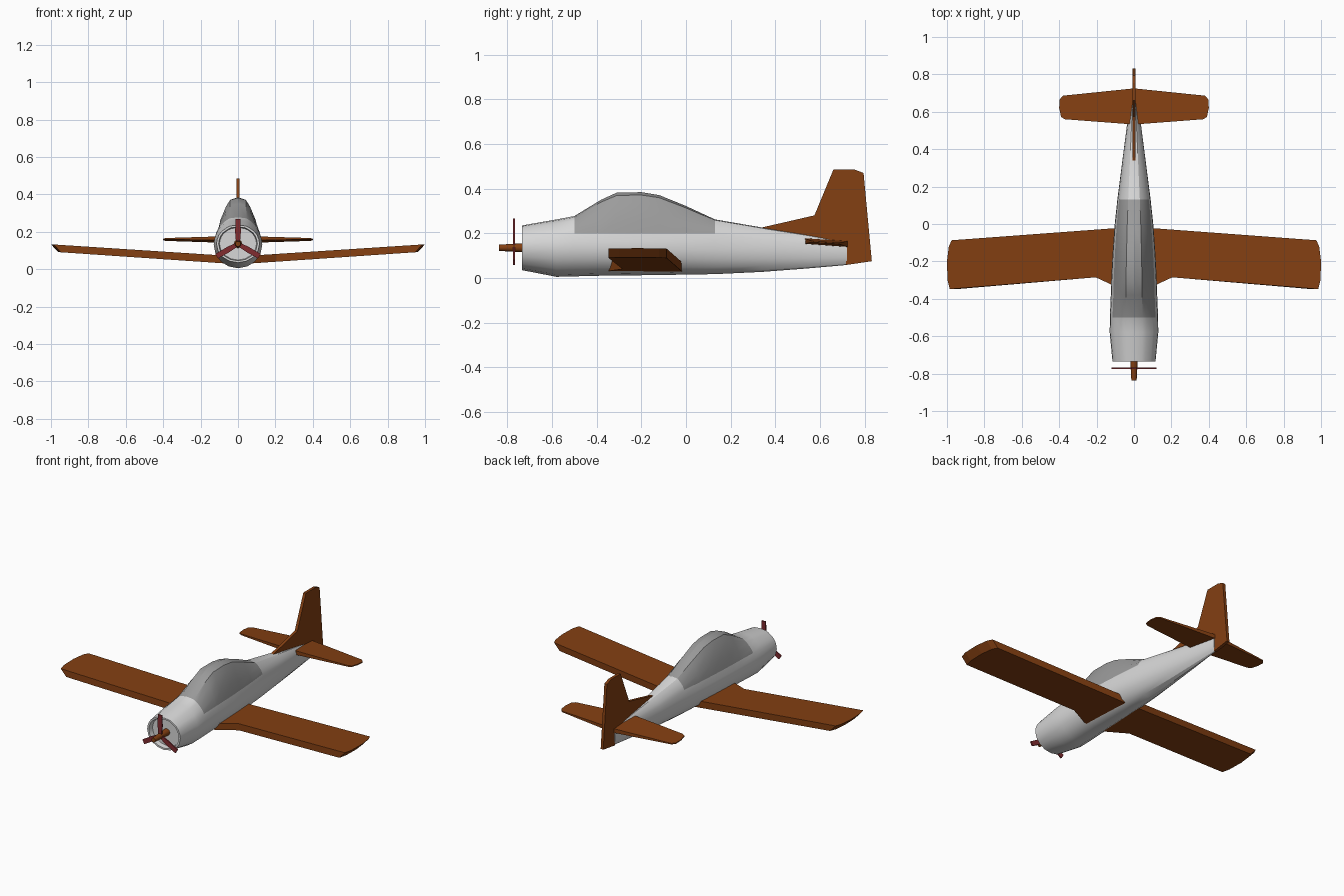
import bpy, bmesh, math
from mathutils import Matrix, Vector

if "Cube" in bpy.data.objects:
    bpy.data.objects.remove(bpy.data.objects["Cube"])


def material(name, rgb):
    m = bpy.data.materials.new(name)
    m.diffuse_color = (*rgb, 1)
    m.use_nodes = True
    m.node_tree.nodes["Principled BSDF"].inputs["Base Color"].default_value = m.diffuse_color
    return m


WHITE = material("light_grey", (0.68, 0.68, 0.68))
GLASS = material("canopy_grey", (0.33, 0.33, 0.33))
BROWN = material("brown", (0.23, 0.05, 0.006))
RED = material("dark_red", (0.22, 0.025, 0.03))


def finish(name, bm, mats, mirror=False, smooth=None):
    bmesh.ops.recalc_face_normals(bm, faces=bm.faces)
    me = bpy.data.meshes.new(name)
    bm.to_mesh(me)
    bm.free()
    ob = bpy.data.objects.new(name, me)
    bpy.context.collection.objects.link(ob)
    for m in mats:
        me.materials.append(m)
    if mirror:
        ob.modifiers.new("mirror", 'MIRROR')
    if smooth:
        bpy.ops.object.select_all(action='DESELECT')
        ob.select_set(True)
        bpy.context.view_layer.objects.active = ob
        bpy.ops.object.shade_smooth_by_angle(angle=math.radians(smooth))
    return ob


def slab(name, side_a, side_b, mat, mirror=False, matrix=None):
    """Solid between two matching outlines."""
    bm = bmesh.new()
    a = [bm.verts.new(p) for p in side_a]
    b = [bm.verts.new(p) for p in side_b]
    bm.faces.new(a)
    bm.faces.new(b[::-1])
    n = len(a)
    for i in range(n):
        j = (i + 1) % n
        bm.faces.new((a[i], b[i], b[j], a[j]))
    if matrix:
        bm.transform(matrix)
    return finish(name, bm, [mat], mirror)


# Fuselage stations: y, bottom z, waist z, top z, half width
CANOPY_START, CANOPY_END, SILL = -0.5, 0.13, 0.2
STATIONS = [
    (-0.735, .035, .135, .235, .115), (-0.58, .005, .130, .262, .130),
    (-0.50, .007, .130, .277, .129), (-0.38, .010, .130, .350, .124),
    (-0.31, .011, .130, .382, .122), (-0.20, .012, .130, .384, .117),
    (-0.12, .013, .130, .371, .112), (0.0, .015, .128, .322, .103),
    (0.13, .017, .125, .262, .089), (0.34, .027, .120, .226, .062),
    (0.55, .043, .115, .192, .035), (0.72, .058, .110, .160, .012)]
HOOD = [(0, .89), (.35, .77), (.75, .52), (.93, .35), (1, 0)]


def section(y, zb, zc, zt, w):
    half = []
    for deg in (-90, -67, -45, -22, 0):
        a = math.radians(deg)
        half.append((w * math.cos(a), zc + (zc - zb) * math.sin(a)))
    zs = SILL if CANOPY_START <= y <= CANOPY_END else zc + .48 * (zt - zc)
    half.append((w * .97, (zc + zs) / 2))
    half += [(w * f, zs + t * (zt - zs)) for t, f in HOOD]
    half[0], half[-1] = (0, zb), (0, zt)
    ring = half + [(-x, z) for x, z in half[-2:0:-1]]
    return [Vector((x, y, z)) for x, z in ring]


bm = bmesh.new()
rings = [section(*s) for s in STATIONS]
# Recessed nose intake inside the cowl lip
hub = Vector((0, -0.735, .135))
lip = [hub + (p - hub) * .9 for p in rings[0]]
recess = [hub + (p - hub) * .86 + Vector((0, .03, 0)) for p in rings[0]]
rings = [[bm.verts.new(p) for p in r] for r in [recess, lip] + rings]
n = len(rings[0])
for r, s in zip(rings, rings[1:]):
    for i in range(n):
        j = (i + 1) % n
        bm.faces.new((r[i], r[j], s[j], s[i]))
bm.faces.new(rings[0])
bm.faces.new(rings[-1])
# Canopy: faces above the sill between the two canopy ends
for f in bm.faces:
    ys = [v.co.y for v in f.verts]
    zs = [v.co.z for v in f.verts]
    if (min(ys) > CANOPY_START - .001 and max(ys) < CANOPY_END + .001
            and min(zs) > SILL - .001):
        f.material_index = 1
finish("fuselage", bm, [WHITE, GLASS], smooth=25)

# Wings: thick flat slab with dihedral, bevelled tips
wing = [(0, -.37), (.09, -.338), (.205, -.285), (.985, -.348), (.997, -.30),
        (1.0, -.20), (.99, -.12), (.975, -.087), (0, -.015)]
top = [(x, y, .068 + .065 * x) for x, y in wing]
under = [(x - (.038 if x > .9 else 0), y) for x, y in wing]
under = [(x, y, .026 + .068 * x) for x, y in under]
slab("wings", top, under, BROWN, mirror=True)

# Tailplane: thins toward the tips
tail = [(0, .532), (.37, .56), (.39, .572), (.4, .62), (.398, .665),
        (.38, .686), (0, .725)]


def tail_side(sign):
    return [(x, y, .165 - .07 * (y - .535) + sign * (.013 - .025 * x))
            for x, y in tail]


slab("tailplane", tail_side(1), tail_side(-1), BROWN, mirror=True)

# Fin with dorsal fillet and rudder
fin = [(.34, .226), (.575, .28), (.66, .485), (.755, .485), (.795, .47),
       (.832, .075), (.717, .058), (.717, .14), (.34, .20)]
slab("fin", [(.009, y, z) for y, z in fin],
     [(-.009, y, z) for y, z in fin], BROWN)

# Spinner
bm = bmesh.new()
bmesh.ops.create_cone(bm, cap_ends=True, segments=12, radius1=.022,
                      radius2=.014, depth=.14)
bm.transform(Matrix.Translation((0, -.768, .135))
             @ Matrix.Rotation(math.pi / 2, 4, 'X'))
finish("spinner", bm, [BROWN], smooth=35)

# Three propeller blades
blade = [(-.011, .01), (.011, .01), (.015, .06), (.014, .132),
         (-.014, .132), (-.015, .06)]
for k in range(3):
    m = (Matrix.Translation((0, -.77, .135))
         @ Matrix.Rotation(k * math.tau / 3, 4, 'Y'))
    slab(f"propeller_blade_{k + 1}", [(x, -.004, z) for x, z in blade],
         [(x, .004, z) for x, z in blade], RED, matrix=m)
